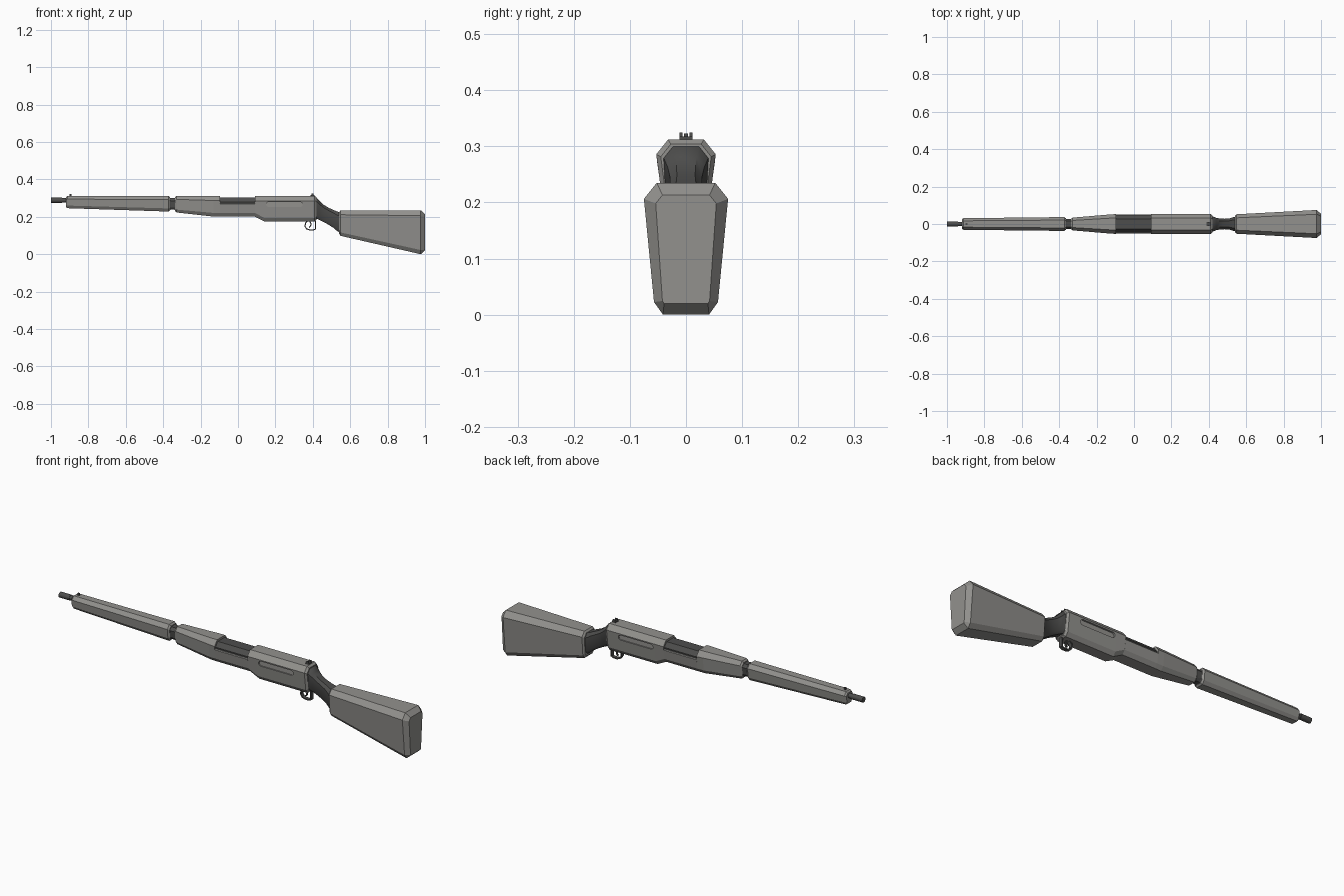
import bpy, bmesh, math

def material(name, rgb):
    m = bpy.data.materials.new(name)
    m.diffuse_color = (*rgb, 1)
    return m

GREY = material("stone grey", (0.29, 0.285, 0.27))
DARK = material("dark steel", (0.075, 0.075, 0.073))

def loft(name, rings, mat, smooth=False):
    """Skin a list of equal-length point rings and cap both ends."""
    bm = bmesh.new()
    rows = [[bm.verts.new(p) for p in r] for r in rings]
    n = len(rows[0])
    for a, b in zip(rows, rows[1:]):
        for i in range(n):
            j = (i + 1) % n
            bm.faces.new((a[i], a[j], b[j], b[i]))
    bm.faces.new(rows[0][::-1])
    bm.faces.new(rows[-1])
    bmesh.ops.remove_doubles(bm, verts=bm.verts, dist=1e-5)
    bmesh.ops.recalc_face_normals(bm, faces=bm.faces)
    me = bpy.data.meshes.new(name)
    bm.to_mesh(me)
    bm.free()
    me.materials.append(mat)
    ob = bpy.data.objects.new(name, me)
    bpy.context.collection.objects.link(ob)
    if smooth:
        bpy.ops.object.select_all(action='DESELECT')
        ob.select_set(True)
        bpy.context.view_layer.objects.active = ob
        bpy.ops.object.shade_smooth_by_angle(angle=math.radians(40))
    return ob

def octa(x, zt, zb, wt, wb, ct, cb):
    """Chamfered section: top/bottom height, half widths, chamfers."""
    half = [(wt - ct, zt), (wt, zt - 1.25 * ct), (wb, zb + 1.4 * cb), (wb - cb, zb)]
    return [(x, y, z) for y, z in half] + [(x, -y, z) for y, z in half[::-1]]

def circle(x, z, r, n=12):
    return [(x, r * math.cos(2 * math.pi * i / n), z + r * math.sin(2 * math.pi * i / n)) for i in range(n)]

def box(name, x0, x1, y0, y1, z0, z1, mat):
    return loft(name, [[(x, y0, z0), (x, y1, z0), (x, y1, z1), (x, y0, z1)] for x in (x0, x1)], mat)

def strip(name, path, t, w, mat):
    """Flat bar of thickness t and half width w following an xz path."""
    rings = []
    for i, (x, z) in enumerate(path):
        a, b = path[max(i - 1, 0)], path[min(i + 1, len(path) - 1)]
        dx, dz = b[0] - a[0], b[1] - a[1]
        k = t / 2 / math.hypot(dx, dz)
        nx, nz = -dz * k, dx * k
        rings.append([(x + nx, -w, z + nz), (x + nx, w, z + nz),
                      (x - nx, w, z - nz), (x - nx, -w, z - nz)])
    return loft(name, rings, mat)

# Barrel with thicker muzzle
loft("barrel", [circle(-1, 0.288, 0.010), circle(-1, 0.288, 0.014), circle(-0.94, 0.288, 0.014),
                circle(-0.94, 0.288, 0.012), circle(-0.85, 0.288, 0.012)], DARK, True)

# Handguard
loft("handguard", [octa(-0.92, 0.305, 0.252, 0.025, 0.021, 0.010, 0.007),
                   octa(-0.912, 0.312, 0.246, 0.031, 0.026, 0.014, 0.010),
                   octa(-0.372, 0.312, 0.228, 0.037, 0.032, 0.016, 0.012),
                   octa(-0.364, 0.305, 0.235, 0.030, 0.026, 0.012, 0.009)], GREY)

# Dark collar between handguard and receiver
loft("collar", [octa(x, 0.304 - d, 0.234 + d, 0.031 - d, 0.027 - d, 0.012, 0.009)
                for x, d in ((-0.37, 0), (-0.36, 0.004), (-0.34, 0.004), (-0.328, 0))], DARK)

# Receiver with the ejection gap stepped into its top
receiver = loft("receiver", [
    octa(-0.336, 0.305, 0.230, 0.028, 0.024, 0.012, 0.009),
    octa(-0.328, 0.312, 0.223, 0.034, 0.030, 0.015, 0.011),
    octa(-0.13, 0.312, 0.201, 0.051, 0.043, 0.020, 0.014),
    octa(-0.095, 0.312, 0.201, 0.053, 0.044, 0.021, 0.014),
    octa(-0.095, 0.272, 0.201, 0.051, 0.044, 0.003, 0.014),
    octa(0.09, 0.272, 0.201, 0.051, 0.044, 0.003, 0.014),
    octa(0.09, 0.312, 0.201, 0.053, 0.044, 0.021, 0.014),
    octa(0.14, 0.312, 0.175, 0.053, 0.041, 0.021, 0.014),
    octa(0.41, 0.312, 0.175, 0.053, 0.041, 0.021, 0.014),
    octa(0.42, 0.304, 0.183, 0.045, 0.034, 0.018, 0.011)], GREY)

# Long rounded recesses on both sides of the receiver
for side, s in (("left", -1), ("right", 1)):
    outline = []
    for cx, start in ((0.333, -90), (0.163, 90)):
        for i in range(7):
            a = math.radians(start + 30 * i)
            outline.append((cx + 0.013 * math.cos(a), 0.266 + 0.013 * math.sin(a)))
    cutter = loft("recess_cutter_" + side,
                  [[(x, s * y, z) for x, z in outline] for y in (0.043, 0.08)], GREY)
    cutter.hide_render = True
    cutter.hide_viewport = True
    mod = receiver.modifiers.new("recess_" + side, 'BOOLEAN')
    mod.operation = 'DIFFERENCE'
    mod.solver = 'EXACT'
    mod.object = cutter

# Bolt visible in the gap
loft("bolt", [octa(x, 0.302, 0.24, 0.045, 0.040, 0.018, 0.005) for x in (-0.12, 0.11)], DARK)

# Curved wrist
loft("wrist", [octa(x, zt, zb, w, w * 0.9, w * 0.42, w * 0.35) for x, zt, zb, w in (
    (0.41, 0.303, 0.190, 0.042), (0.425, 0.298, 0.188, 0.039), (0.44, 0.281, 0.181, 0.033),
    (0.46, 0.263, 0.171, 0.029), (0.485, 0.248, 0.157, 0.028), (0.51, 0.237, 0.141, 0.030),
    (0.53, 0.228, 0.124, 0.036), (0.555, 0.222, 0.110, 0.043))], DARK, True)

# Butt stock, chamfered at both ends
loft("stock", [octa(0.541, 0.226, 0.108, 0.044, 0.038, 0.016, 0.012),
               octa(0.549, 0.235, 0.098, 0.052, 0.045, 0.019, 0.013),
               octa(0.977, 0.235, 0.0, 0.075, 0.057, 0.023, 0.016),
               octa(1.0, 0.213, 0.020, 0.054, 0.042, 0.012, 0.003)], GREY)

# Trigger guard and trigger
strip("trigger_guard", [(0.372, 0.178), (0.361, 0.166), (0.358, 0.150), (0.366, 0.136), (0.382, 0.130),
                        (0.402, 0.130), (0.415, 0.134), (0.415, 0.178)], 0.006, 0.009, DARK)
strip("trigger", [(0.384, 0.178), (0.390, 0.162), (0.388, 0.150), (0.381, 0.143)], 0.006, 0.004, DARK)

# Sights
box("front_sight", -0.901, -0.891, -0.004, 0.004, 0.305, 0.323, DARK)
box("rear_sight_base", 0.388, 0.408, -0.012, 0.012, 0.308, 0.317, DARK)
for side, s in (("left", -1), ("right", 1)):
    box("rear_sight_ear_" + side, 0.392, 0.404, s * 0.006, s * 0.012, 0.315, 0.325, DARK)
